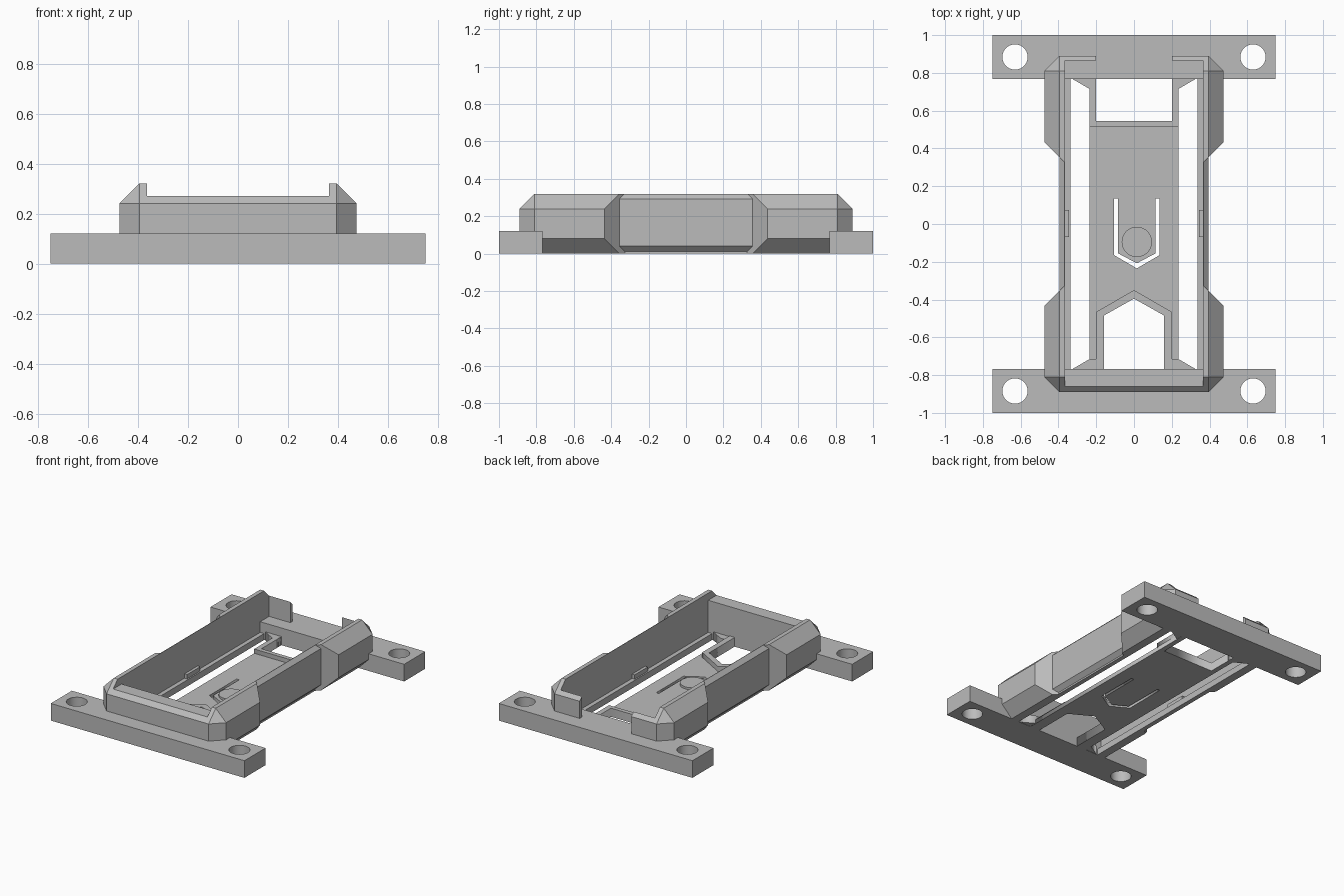
import bpy, bmesh, math
from mathutils import Vector

cube = bpy.data.objects.get("Cube")
if cube:
    bpy.data.objects.remove(cube, do_unlink=True)

grey = bpy.data.materials.new("plain grey")
grey.use_nodes = True
grey.diffuse_color = (0.5, 0.5, 0.5, 1)
grey.node_tree.nodes["Principled BSDF"].inputs["Base Color"].default_value = (0.5, 0.5, 0.5, 1)


def finish(name, bm):
    bmesh.ops.remove_doubles(bm, verts=bm.verts, dist=0.0005)
    bmesh.ops.recalc_face_normals(bm, faces=bm.faces)
    mesh = bpy.data.meshes.new(name)
    bm.to_mesh(mesh)
    bm.free()
    mesh.materials.append(grey)
    obj = bpy.data.objects.new(name, mesh)
    bpy.context.collection.objects.link(obj)
    return obj


def block(name, lo, hi, cuts=(), sx=1, sy=1):
    """Box trimmed by planes (normal, distance), optionally mirrored in x or y."""
    bm = bmesh.new()
    bmesh.ops.create_cube(bm, size=1)
    for v in bm.verts:
        v.co = [h if c > 0 else l for c, l, h in zip(v.co, lo, hi)]
    for normal, dist in cuts:
        n = Vector(normal)
        geom = bm.verts[:] + bm.edges[:] + bm.faces[:]
        cut = bmesh.ops.bisect_plane(bm, geom=geom, dist=1e-5, plane_co=n * dist / n.length_squared,
                                     plane_no=n, clear_outer=True)["geom_cut"]
        edges = [e for e in cut if isinstance(e, bmesh.types.BMEdge)]
        bmesh.ops.holes_fill(bm, edges=edges)
    for v in bm.verts:
        v.co.x *= sx
        v.co.y *= sy
    return finish(name, bm)


def plate(name, outlines, z0, z1):
    """Flat sheet: first outline is the edge, the others are holes."""
    curve = bpy.data.curves.new(name, "CURVE")
    curve.dimensions = "2D"
    curve.fill_mode = "BOTH"
    curve.extrude = (z1 - z0) / 2
    for pts in outlines:
        spline = curve.splines.new("POLY")
        spline.points.add(len(pts) - 1)
        for p, (x, y) in zip(spline.points, pts):
            p.co = (x, y, 0, 1)
        spline.use_cyclic_u = True
    temp = bpy.data.objects.new(name + " outline", curve)
    bpy.context.collection.objects.link(temp)
    bpy.context.view_layer.update()
    mesh = bpy.data.meshes.new_from_object(temp.evaluated_get(bpy.context.evaluated_depsgraph_get()))
    bm = bmesh.new()
    bm.from_mesh(mesh)
    bmesh.ops.translate(bm, verts=bm.verts, vec=(0, 0, (z0 + z1) / 2))
    bpy.data.objects.remove(temp, do_unlink=True)
    bpy.data.meshes.remove(mesh)
    return finish(name, bm)


def circle(x, y, r, n=40):
    return [(x + r * math.cos(2 * math.pi * i / n), y + r * math.sin(2 * math.pi * i / n)) for i in range(n)]


def mirrored(half):
    """Close a right-hand path with its mirror image."""
    return half + [(-x, y) for x, y in reversed(half) if x]


# Mounting bars with screw holes
rounded = []
for end, sy in (("front", -1), ("back", 1)):
    edge = [(-.75, sy * .767), (.75, sy * .767), (.75, sy), (-.75, sy)]
    holes = [circle(s * .63, sy * .884, .067) for s in (-1, 1)]
    rounded.append(plate(end + "_mounting_bar", [edge] + holes, 0, .12))

# Side walls, thick chamfered ends, ledges and clips
for side, sx in (("left", 1), ("right", -1)):
    block(side + "_wall", (.365, -.8, 0), (.395, .8, .32),
          [((1, 0, 1), .688), ((1, 0, -1), .355)], sx)
    block(side + "_ledge", (.335, -.767, 0), (.367, .767, .045), (), sx)
    block(side + "_clip", (.345, -.07, .04), (.367, .075, .075), (), sx)
    for end, sy in (("front", -1), ("back", 1)):
        block(f"{side}_{end}_thick_wall", (.365, .3, 0), (.475, .89, .32),
              [((1, 0, 1), .715),     # top chamfer
               ((1, 0, -1), .395),    # bottom chamfer
               ((1, -1, 0), .04),     # taper to the thin wall
               ((1, 1, 0), 1.285),    # corner
               ((0, 1, 1), 1.13),     # end chamfer
               ((1, 1, 1), 1.525)],   # corner chamfer
              sx, sy)
        # Diagonal gusset joining the floor to the bar
        plate(f"{side}_{end}_gusset",
              [[(sx * .2, sy * .77), (sx * .33, sy * .77), (sx * .235, sy * .715), (sx * .2, sy * .715)]],
              .002, .06)
    # Short return walls beside the back opening
    block(side + "_back_return", (.2, .865, .1), (.366, .89, .32), [((0, 1, 1), 1.13)], sx)

# Low front wall
block("front_wall", (-.366, .767, .1), (.366, .89, .27), [((0, 1, 1), 1.13)], 1, -1)

# Floor with end notches and a sprung tab cut by a slot
floor_edge = mirrored([(0, -.395), (.16, -.485), (.16, -.77), (.235, -.77),
                       (.235, .77), (.2, .77), (.2, .545)])
cx = .015
slot = [(cx + x, y) for x, y in
        [(-.12, .135), (-.12, -.165), (0, -.235), (.12, -.165), (.12, .135),
         (.1, .135), (.1, -.155), (0, -.208), (-.1, -.155), (-.1, .135)]]
plate("floor", [floor_edge, slot], 0, .03)
rounded.append(plate("tab_button", [circle(cx, -.095, .08)], .01, .045))

# Raised rims round the notches
plate("front_notch_rim", [mirrored([(0, -.395), (.16, -.485), (.16, -.77), (.2, -.77),
                                    (.2, -.465), (0, -.35)])], .002, .065)
plate("back_notch_rim", [mirrored([(.2, .77), (.235, .77), (.235, .515)])
                         + [(-.2, .545), (.2, .545)]], .002, .06)

# Smooth round parts, keep sharp edges
bpy.ops.object.select_all(action="DESELECT")
for obj in rounded:
    obj.select_set(True)
bpy.context.view_layer.objects.active = rounded[0]
bpy.ops.object.shade_smooth_by_angle(angle=math.radians(30))
